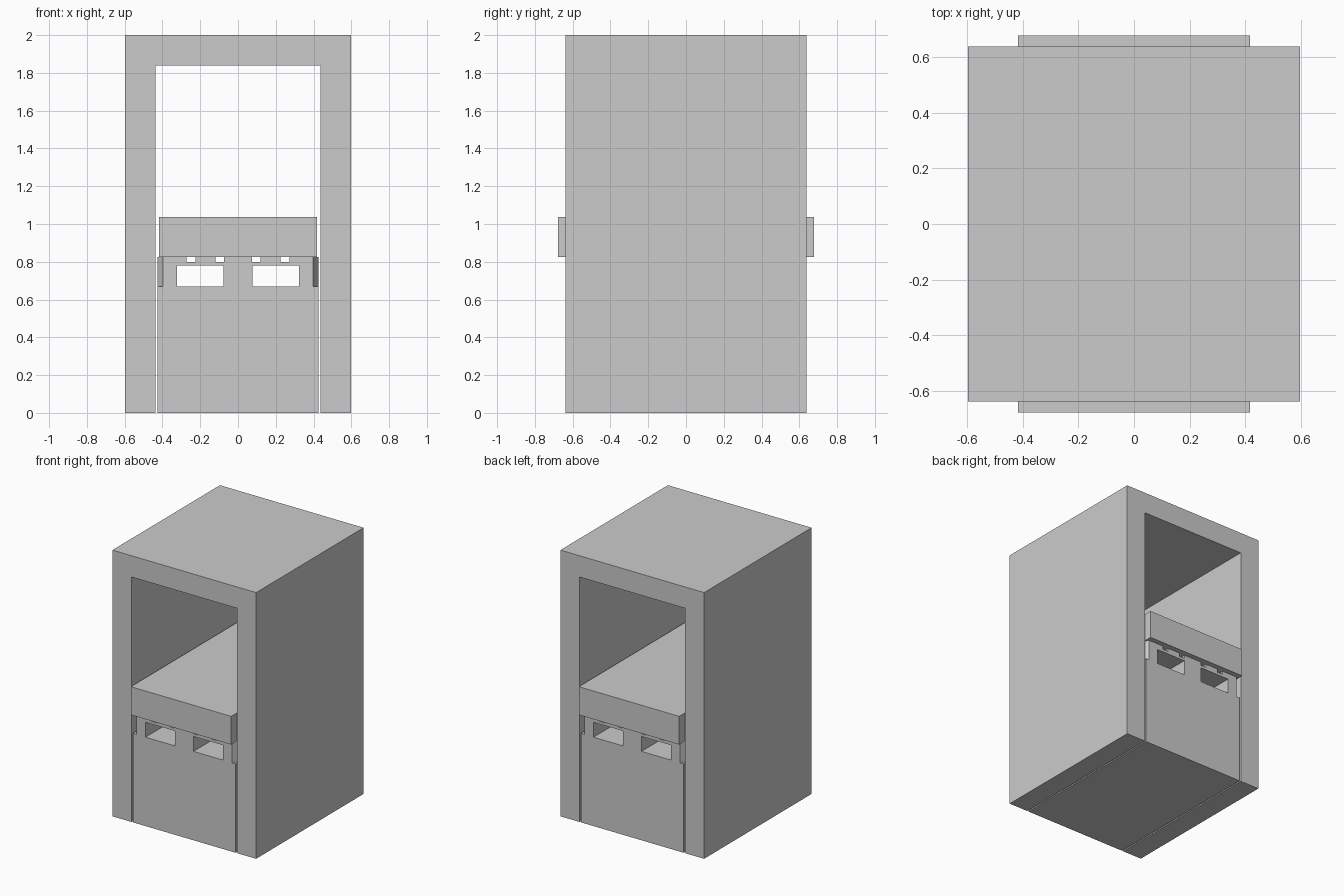
import bpy
import bmesh

if "Cube" in bpy.data.objects:
    bpy.data.objects.remove(bpy.data.objects["Cube"], do_unlink=True)

# One plain grey for the whole model
grey = bpy.data.materials.new("plain grey")
grey.use_nodes = True
colour = (0.6, 0.6, 0.6, 1)
grey.diffuse_color = colour
grey.node_tree.nodes["Principled BSDF"].inputs["Base Color"].default_value = colour


def prism(name, outline, offset, height=None):
    """Extrude an outline: along y (height None) from x,z points, or along z from x,y points."""
    bm = bmesh.new()
    if height is None:
        points = [(x, offset[0], z) for x, z in outline]
        move = (0, offset[1] - offset[0], 0)
    else:
        points = [(x, y, offset) for x, y in outline]
        move = (0, 0, height)
    face = bm.faces.new([bm.verts.new(p) for p in points])
    new = bmesh.ops.extrude_face_region(bm, geom=[face])["geom"]
    bmesh.ops.translate(bm, vec=move, verts=[g for g in new if isinstance(g, bmesh.types.BMVert)])
    bmesh.ops.recalc_face_normals(bm, faces=bm.faces)
    mesh = bpy.data.meshes.new(name)
    bm.to_mesh(mesh)
    bm.free()
    mesh.materials.append(grey)
    obj = bpy.data.objects.new(name, mesh)
    bpy.context.scene.collection.objects.link(obj)
    return obj


def box(name, x0, x1, y0, y1, z0, z1):
    return prism(name, [(x0, z0), (x1, z0), (x1, z1), (x0, z1)], (y0, y1))


def cut(target, cutter):
    mod = target.modifiers.new("cut", "BOOLEAN")
    mod.operation = "DIFFERENCE"
    mod.solver = "EXACT"
    mod.object = cutter
    cutter.hide_render = True
    cutter.hide_viewport = True


WIDE, DEEP = 0.597, 0.638
INNER, CEILING = 0.437, 1.84
BLOCK, BLOCK_TOP = 0.427, 0.825
CORNER_X, CORNER_Y = 0.03, 0.05

# Arch-shaped outer housing, open front to back
prism("housing",
      [(-WIDE, 0), (-INNER, 0), (-INNER, CEILING), (INNER, CEILING),
       (INNER, 0), (WIDE, 0), (WIDE, 2), (-WIDE, 2)], (-DEEP, DEEP))

# Lower block with tunnels, top grooves and notched corners
block = box("base_block", -BLOCK, BLOCK, -DEEP, DEEP, 0, BLOCK_TOP)
for s in (-1, 1):
    for name, a, b, z0, z1 in (("tunnel_cutter", 0.077, 0.322, 0.668, 0.78),
                               ("inner_groove_cutter", 0.075, 0.12, 0.80, 0.9),
                               ("outer_groove_cutter", 0.225, 0.272, 0.80, 0.9)):
        x0, x1 = sorted((s * a, s * b))
        cut(block, box(name, x0, x1, -0.8, 0.8, z0, z1))
    for t in (-1, 1):
        # wedge through the corner, carried past the block's faces
        k = CORNER_Y / CORNER_X
        out = 0.02
        corner = [(s * (BLOCK - CORNER_X - out), t * (DEEP + out * k)),
                  (s * (BLOCK + out), t * (DEEP + out * k)),
                  (s * (BLOCK + out), t * (DEEP - CORNER_Y - out * k))]
        cut(block, prism("corner_cutter", corner, 0.668, 0.3))

# Shelf in three lengths, its ends standing proud of the housing
SHELF_X, SHELF_Y, SHELF_TOP, SEAM = 0.417, 0.677, 1.037, 0.34
for name, y0, y1 in (("front_shelf", -SHELF_Y, -SEAM),
                     ("middle_shelf", -SEAM, SEAM),
                     ("back_shelf", SEAM, SHELF_Y)):
    box(name, -SHELF_X, SHELF_X, y0, y1, BLOCK_TOP, SHELF_TOP)
